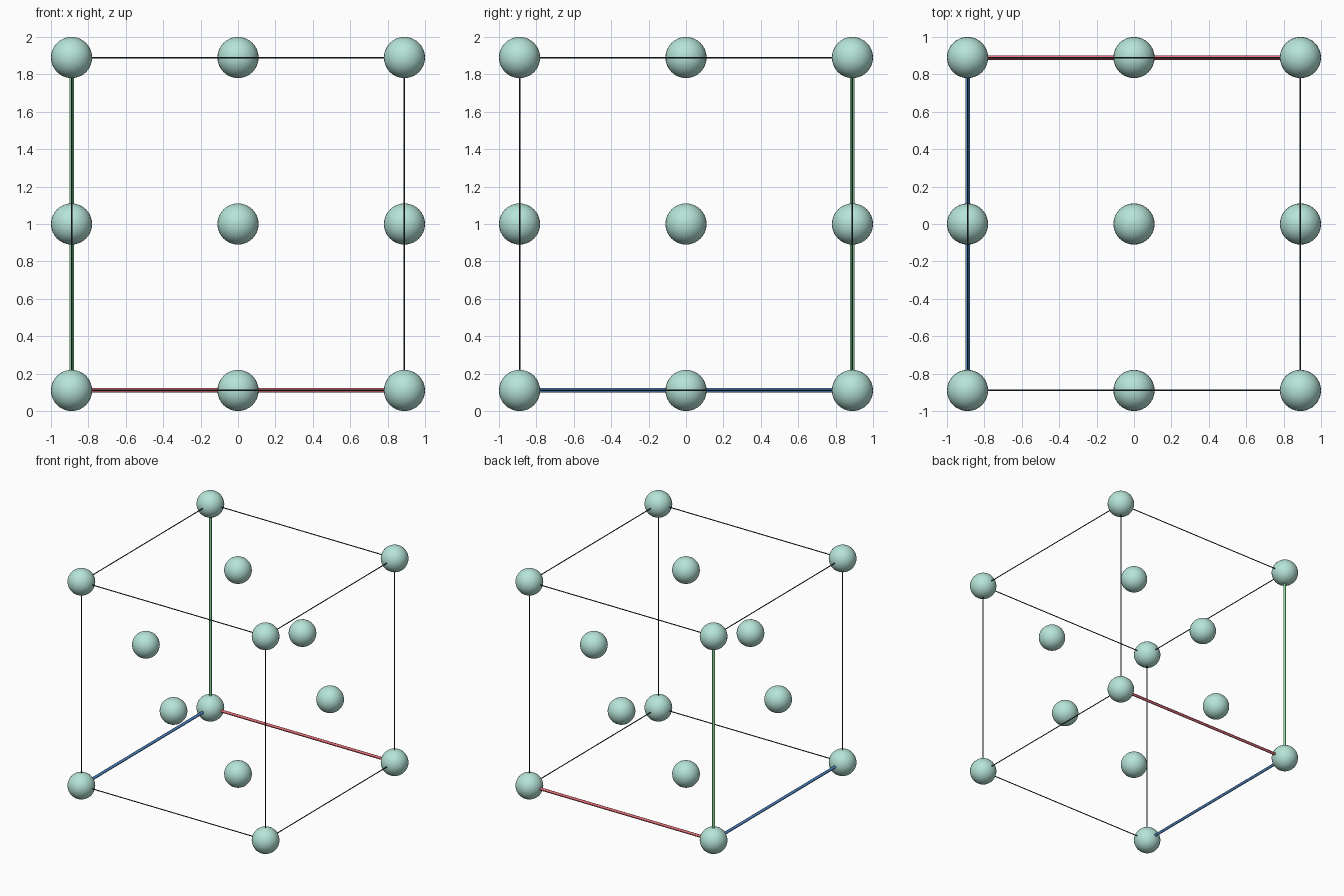
import bpy
from mathutils import Vector

if "Cube" in bpy.data.objects:
    bpy.data.objects.remove(bpy.data.objects["Cube"])

H = 0.89            # half the cell width
R = 0.11            # ball radius
MID = 1.0           # height of the cell centre


def material(name, rgb):
    m = bpy.data.materials.new(name)
    m.diffuse_color = (*rgb, 1)
    m.use_nodes = True
    m.node_tree.nodes["Principled BSDF"].inputs["Base Color"].default_value = m.diffuse_color
    return m


mint = material("pale_mint", (0.47, 0.78, 0.69))
black = material("near_black", (0.02, 0.028, 0.036))
red = material("red", (0.80, 0.17, 0.20))
green = material("green", (0.26, 0.72, 0.34))
blue = material("blue", (0.10, 0.30, 0.68))


def point(i, j, k):
    return Vector((i * H, j * H, MID + k * H))


def finish(name, mat):
    ob = bpy.context.object
    ob.name = name
    ob.data.materials.append(mat)
    bpy.ops.object.shade_smooth_by_angle()


def ball(name, p):
    bpy.ops.mesh.primitive_uv_sphere_add(segments=32, ring_count=16, radius=R, location=p)
    finish(name, mint)


def rod(name, a, b, radius, mat):
    d = b - a
    bpy.ops.mesh.primitive_cylinder_add(vertices=12, radius=radius, depth=d.length,
                                        location=(a + b) / 2)
    bpy.context.object.rotation_euler = d.to_track_quat('Z', 'Y').to_euler()
    finish(name, mat)


# Balls on the corners of the cell
for i in (-1, 1):
    for j in (-1, 1):
        for k in (-1, 1):
            ball("corner_ball", point(i, j, k))

# Balls at the face centres
for axis in range(3):
    for s in (-1, 1):
        c = [0, 0, 0]
        c[axis] = s
        ball("face_ball", point(*c))

# Cell edges: thin black, with three thicker coloured axes from the back left bottom corner
origin = (-1, 1, -1)
axis_mats = (red, blue, green)
for axis in range(3):
    u, v = [n for n in range(3) if n != axis]
    for su in (-1, 1):
        for sv in (-1, 1):
            a = [0, 0, 0]
            a[u], a[v], a[axis] = su, sv, -1
            b = list(a)
            b[axis] = 1
            if su == origin[u] and sv == origin[v]:
                rod("axis_rod_" + "xyz"[axis], point(*a), point(*b), 0.012, axis_mats[axis])
            else:
                rod("cell_edge", point(*a), point(*b), 0.004, black)
